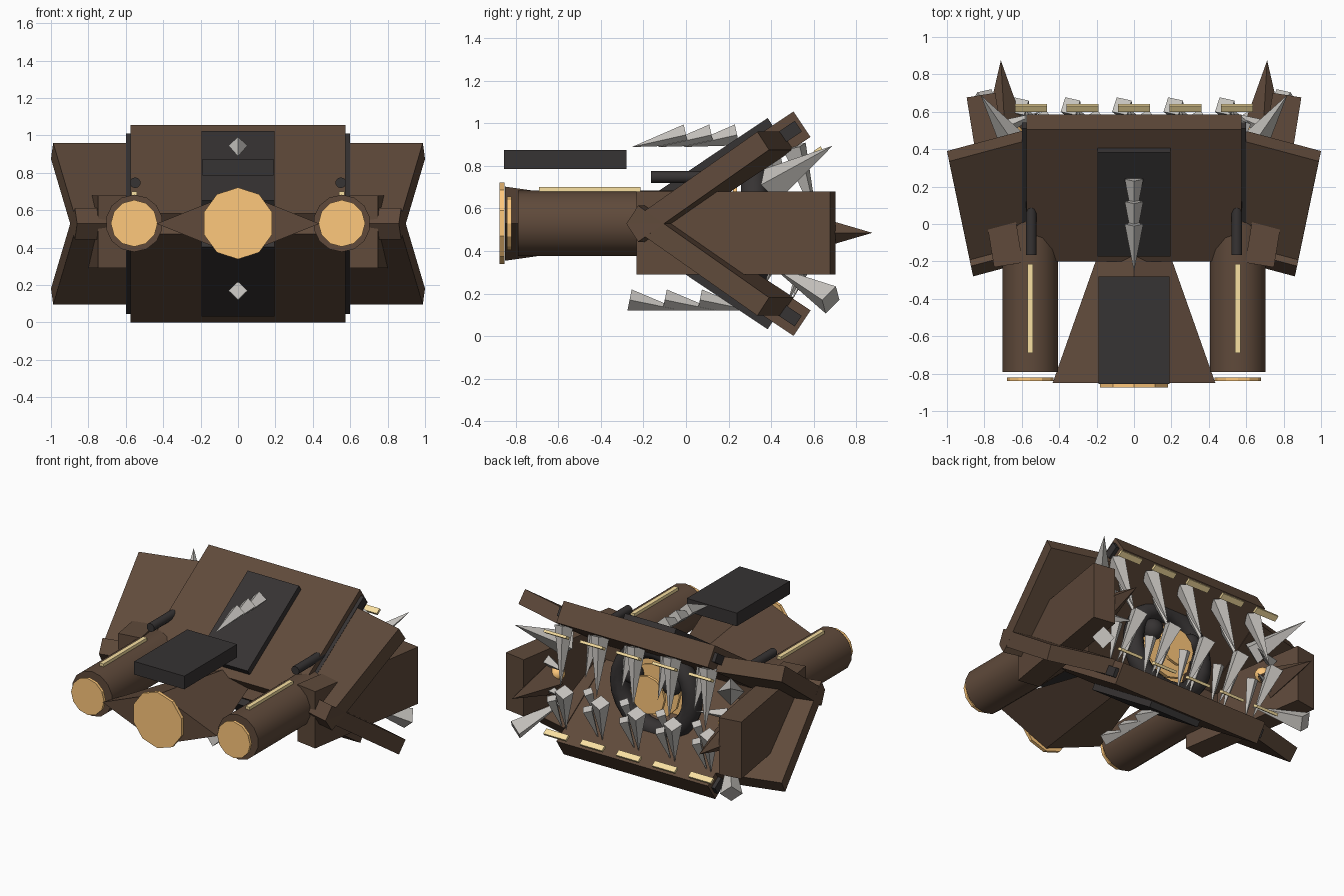
import bpy, bmesh, math
from mathutils import Vector, Matrix

if "Cube" in bpy.data.objects:
    bpy.data.objects.remove(bpy.data.objects["Cube"])

MID = 0.528  # height of the horizontal mirror plane


def mat(name, c):
    m = bpy.data.materials.new(name)
    m.diffuse_color = (*c, 1)
    m.use_nodes = True
    m.node_tree.nodes["Principled BSDF"].inputs["Base Color"].default_value = m.diffuse_color
    return m


BROWN = mat("hull_brown", (0.115, 0.068, 0.043))
DARK = mat("dark_metal", (0.037, 0.033, 0.033))
BONE = mat("tooth_grey", (0.56, 0.54, 0.51))
ORANGE = mat("glow_orange", (1.0, 0.58, 0.2))
GOLD = mat("pale_gold", (0.95, 0.75, 0.36))


def finish(name, bm, m, smooth=0):
    bmesh.ops.recalc_face_normals(bm, faces=bm.faces)
    me = bpy.data.meshes.new(name)
    bm.to_mesh(me)
    bm.free()
    me.materials.append(m)
    o = bpy.data.objects.new(name, me)
    bpy.context.collection.objects.link(o)
    if smooth:
        bpy.context.view_layer.objects.active = o
        o.select_set(True)
        bpy.ops.object.shade_smooth_by_angle(angle=math.radians(smooth))
        o.select_set(False)
    return o


def box(name, c, size, m, yaw=0, pitch=0):
    bm = bmesh.new()
    M = (Matrix.Translation(c) @ Matrix.Rotation(yaw, 4, 'Z')
         @ Matrix.Rotation(pitch, 4, 'X') @ Matrix.Diagonal((*size, 1)))
    bmesh.ops.create_cube(bm, size=1, matrix=M)
    return finish(name, bm, m)


def cone(name, a, b, r1, r2, n, m, smooth=0):
    """Cone or cylinder running from point a to point b."""
    a, b = Vector(a), Vector(b)
    d = b - a
    M = Matrix.Translation((a + b) / 2) @ d.to_track_quat('Z', 'Y').to_matrix().to_4x4()
    bm = bmesh.new()
    bmesh.ops.create_cone(bm, cap_ends=True, segments=n, radius1=r1, radius2=r2,
                          depth=d.length, matrix=M)
    return finish(name, bm, m, smooth)


def ball(name, c, r, m):
    bm = bmesh.new()
    bmesh.ops.create_uvsphere(bm, u_segments=12, v_segments=8, radius=r,
                              matrix=Matrix.Translation(c))
    return finish(name, bm, m, 50)


# Jaws, armour plates, side rails and flaps, mirrored above and below
PITCH = math.atan2(0.555, 0.83)
fwd = Vector((0, math.cos(PITCH), math.sin(PITCH)))
up = Vector((0, -math.sin(PITCH), math.cos(PITCH)))
tip = Vector((0, 0.505, 1.055 - MID))  # top edge of the open jaw end


def slab(name, s, x, width, back, length, lift, thick, m):
    c = tip - fwd * (back + length / 2) + up * (lift - thick / 2)
    box(name, (x, c.y, MID + s * c.z), (width, length, thick), m, pitch=s * PITCH)


for s, tag in ((1, "upper"), (-1, "lower")):
    slab(tag + "_jaw", s, 0, 1.15, 0, 0.85, 0, 0.144, BROWN)
    slab(tag + "_jaw_plate", s, 0, 0.39, 0.118, 0.67, 0.042, 0.07, DARK)
    for k in (-1, 1):
        slab(tag + "_jaw_rail", s, k * 0.575, 0.05, 0.02, 0.8, -0.04, 0.06, DARK)
        bm = bmesh.new()
        off = Vector((0.012, 0.055, -0.085))
        for p in ((0.86, -0.28, 0), (0.988, 0.335, 0.432), (0.56, 0.45, 0.432), (0.56, -0.2, 0)):
            for q in (Vector(p), Vector(p) + off):
                bm.verts.new((k * q.x, q.y, MID + s * q.z))
        bmesh.ops.convex_hull(bm, input=bm.verts)
        bmesh.ops.dissolve_limit(bm, angle_limit=0.09, verts=bm.verts, edges=bm.edges)
        finish(tag + "_flap", bm, BROWN)
    # gold light bars along the jaw edge
    for i in range(5):
        box(tag + "_edge_light", (-0.55 + 0.275 * i, 0.62, MID + s * 0.345),
            (0.17, 0.04, 0.018), GOLD, pitch=s * PITCH)

# Back spines: upper ones point forward, lower ones are turned about
for i in range(3):
    y = 0.12 * i
    cone("upper_spine", (0, y, 0.945), (0, y - 0.255, 0.888), 0.05, 0, 4, BONE)
    y = 0.165 * i
    cone("lower_spine", (0, y - 0.265, 0.17), (0, y - 0.02, 0.12), 0.05, 0, 4, BONE)

# Teeth
for i in range(5):
    x = -0.55 + 0.275 * i
    cone("upper_tooth", (x + 0.02, 0.51, 0.89), (x - 0.03, 0.62, 0.52), 0.06, 0, 4, BONE)
    cone("lower_tooth", (x - 0.065, 0.63, 0.50), (x + 0.01, 0.50, 0.17), 0.06, 0, 4, BONE)
    cone("lower_small_tooth", (x + 0.07, 0.575, 0.40), (x + 0.05, 0.48, 0.16), 0.04, 0, 4, BONE)
for i in range(4):
    x = -0.41 + 0.275 * i
    cone("upper_inner_tooth", (x, 0.40, 0.82), (x, 0.50, 0.56), 0.05, 0, 4, BONE)
    cone("lower_inner_tooth", (x, 0.47, 0.46), (x, 0.37, 0.24), 0.04, 0, 4, BONE)

# Paired parts on each side
for k in (-1, 1):
    box("cheek_block", (k * 0.745, 0.235, 0.485), (0.155, 0.92, 0.39), BROWN, yaw=-k * 0.16)
    cone("cheek_horn", (k * 0.69, 0.50, 0.485), (k * 0.712, 0.875, 0.485), 0.11, 0, 4, BROWN)
    cone("cheek_upper_tusk", (k * 0.62, 0.40, 0.71), (k * 0.82, 0.69, 0.895), 0.085, 0, 4, BONE)
    cone("cheek_lower_tusk", (k * 0.82, 0.68, 0.17), (k * 0.62, 0.40, 0.33), 0.07, 0, 4, BONE)
    for z in (0.62, 0.44):
        cone("cheek_inner_tooth", (k * 0.68, 0.52, z), (k * 0.50, 0.60, z), 0.04, 0, 4, BONE)
    ball("cheek_light", (k * 0.64, 0.48, 0.53), 0.05, ORANGE)

    # engine pod with nozzle glow, light strip and pipe
    x = k * 0.555
    cone("engine_pod", (x, -0.79, 0.53), (x, 0.05, 0.53), 0.153, 0.153, 14, BROWN, 40)
    cone("engine_glow", (x, -0.84, 0.53), (x, -0.82, 0.53), 0.125, 0.125, 12, ORANGE)
    box("engine_strip", (x, -0.452, 0.685), (0.03, 0.475, 0.03), GOLD)
    cone("engine_pipe", (k * 0.55, -0.165, 0.747), (k * 0.55, 0.12, 0.747),
         0.029, 0.029, 10, DARK, 50)

# Central thruster: flat diamond hull, glow disc and the floating top plate
bm = bmesh.new()
rings = []
for y, r in ((-0.85, 0.435), (-0.1, 0.17)):
    rings.append([bm.verts.new((r * a, y, MID + 0.4 * r * b))
                  for a, b in ((1, 0), (0, 1), (-1, 0), (0, -1))])
    bm.faces.new(rings[-1])
for i in range(4):
    j = (i + 1) % 4
    bm.faces.new((rings[0][i], rings[0][j], rings[1][j], rings[1][i]))
finish("thruster_hull", bm, BROWN)
cone("thruster_glow", (0, -0.875, 0.53), (0, -0.853, 0.53), 0.192, 0.192, 10, ORANGE)
box("top_plate", (0, -0.567, 0.83), (0.38, 0.575, 0.09), DARK)

# Throat: dark ring, receding glow discs and a dark eye on each side
R, r, NU, NV = 0.275, 0.065, 24, 10
bm = bmesh.new()
grid = []
for i in range(NU):
    a = 2 * math.pi * i / NU
    row = []
    for j in range(NV):
        b = 2 * math.pi * j / NV
        d = R + r * math.cos(b)
        row.append(bm.verts.new((d * math.cos(a), 0.32 + r * math.sin(b), MID + d * math.sin(a))))
    grid.append(row)
for i in range(NU):
    for j in range(NV):
        I, J = (i + 1) % NU, (j + 1) % NV
        bm.faces.new((grid[i][j], grid[I][j], grid[I][J], grid[i][J]))
finish("throat_ring", bm, DARK, 60)
for i, rad in enumerate((0.22, 0.18, 0.13)):
    y = 0.22 + 0.09 * i
    cone("throat_glow", (0, y, MID), (0, y + 0.02, MID), rad, rad, 12, ORANGE)
for k in (-1, 1):
    ball("throat_eye", (k * 0.15, 0.36, MID + 0.09), 0.07, DARK)
